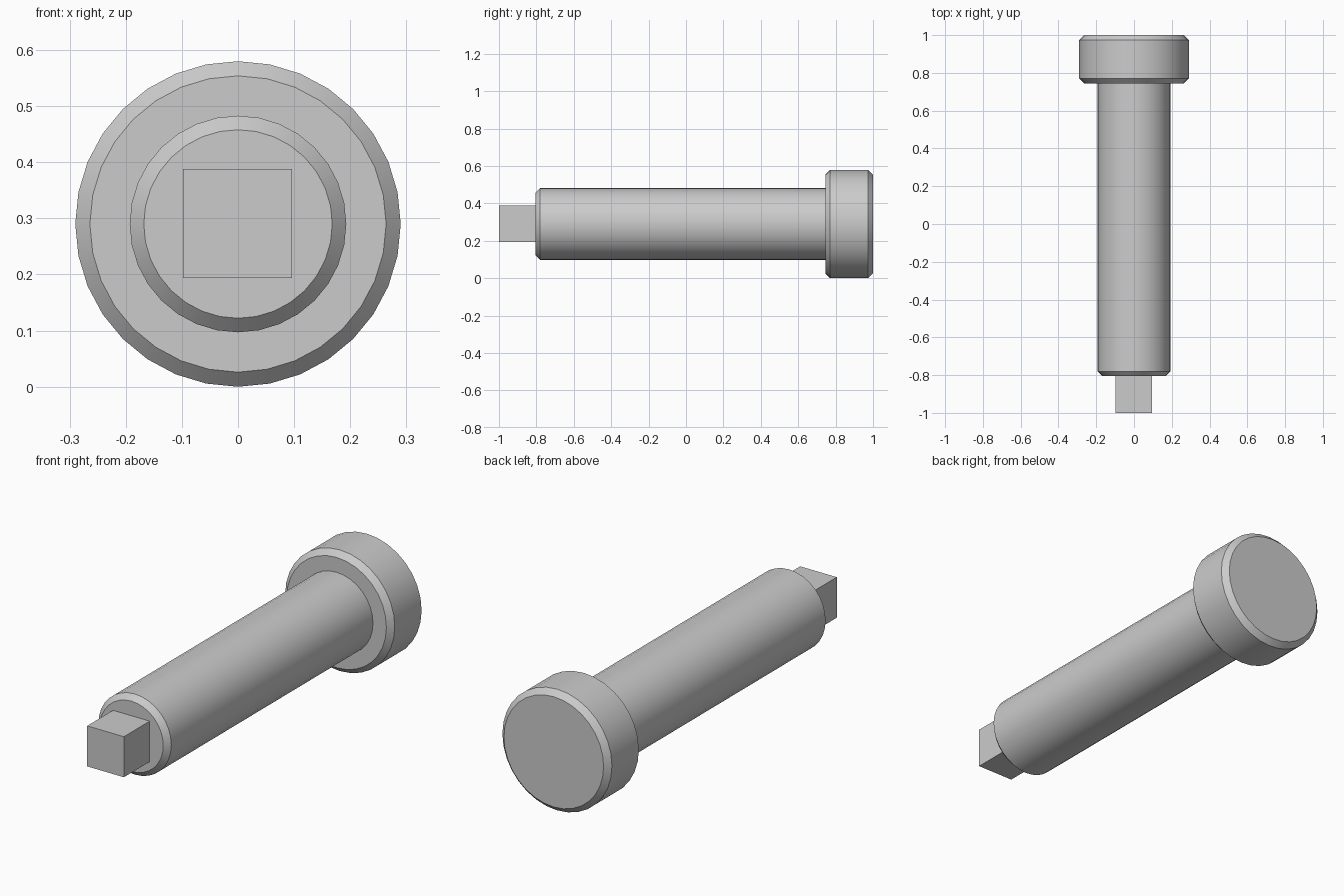
import bpy, bmesh, math

if "Cube" in bpy.data.objects:
    bpy.data.objects.remove(bpy.data.objects["Cube"])

SIDES = 32
AXIS_Z = 0.29


def finish(name, bm):
    bmesh.ops.recalc_face_normals(bm, faces=bm.faces)
    mesh = bpy.data.meshes.new(name)
    bm.to_mesh(mesh)
    bm.free()
    obj = bpy.data.objects.new(name, mesh)
    bpy.context.collection.objects.link(obj)
    obj.location.z = AXIS_Z
    return obj


def turned(name, profile):
    """Revolve (radius, y) points about the y axis, with flat end caps."""
    bm = bmesh.new()
    rings = []
    for r, y in profile:
        angles = [2 * math.pi * i / SIDES for i in range(SIDES)]
        rings.append([bm.verts.new((r * math.cos(a), y, r * math.sin(a))) for a in angles])
    for lo, hi in zip(rings, rings[1:]):
        for i in range(SIDES):
            j = (i + 1) % SIDES
            bm.faces.new((lo[i], lo[j], hi[j], hi[i]))
    bm.faces.new(rings[0])
    bm.faces.new(rings[-1])
    obj = finish(name, bm)
    bpy.ops.object.select_all(action='DESELECT')
    obj.select_set(True)
    bpy.context.view_layer.objects.active = obj
    bpy.ops.object.shade_smooth_by_angle(angle=math.radians(30))
    return obj


# Chamfered shaft stepping out to the chamfered round head
turned("shaft_and_head", [
    (0.168, -0.805), (0.193, -0.78), (0.193, 0.745),
    (0.264, 0.745), (0.29, 0.771), (0.29, 0.974), (0.264, 1.0),
])

# Square drive tip at the front end
bm = bmesh.new()
bmesh.ops.create_cube(bm, size=1)
bmesh.ops.scale(bm, vec=(0.194, 0.195, 0.194), verts=bm.verts)
bmesh.ops.translate(bm, vec=(-0.001, -0.9025, 0.001), verts=bm.verts)
finish("square_tip", bm)
